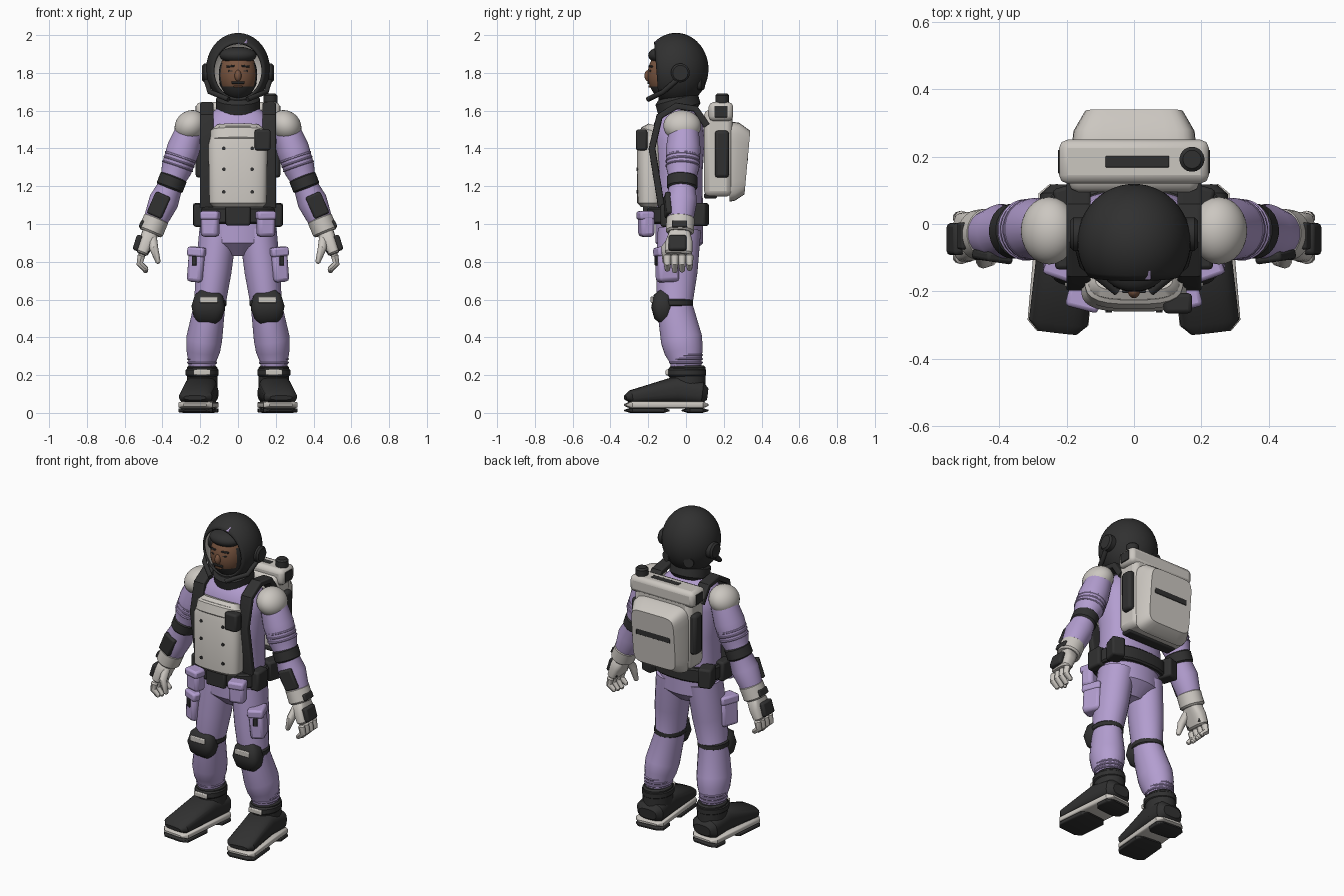
import bpy, bmesh, math
from mathutils import Vector, Matrix, Euler

default_cube = bpy.data.objects.get("Cube")
if default_cube:
    bpy.data.objects.remove(default_cube, do_unlink=True)

X, Y, Z = Vector((1, 0, 0)), Vector((0, 1, 0)), Vector((0, 0, 1))
parts = []


def material(name, *rgb):
    mat = bpy.data.materials.new(name)
    mat.use_nodes = True
    mat.diffuse_color = (*rgb, 1)
    shader = next(node for node in mat.node_tree.nodes if node.type == 'BSDF_PRINCIPLED')
    shader.inputs["Base Color"].default_value = (*rgb, 1)
    return mat


white = material("warm white", .6, .57, .53)
purple = material("lavender fabric", .45, .34, .63)
dark = material("charcoal rubber", .03, .03, .03)
skin = material("brown skin", .19, .09, .05)


def finish(name, bm, mat, pair=False):
    """Turn a bmesh into a part, mirrored to the other side when it is one of a pair."""
    bmesh.ops.recalc_face_normals(bm, faces=bm.faces)
    mesh = bpy.data.meshes.new(name)
    bm.to_mesh(mesh)
    bm.free()
    mesh.materials.append(mat)
    part = bpy.data.objects.new(name, mesh)
    bpy.context.collection.objects.link(part)
    if pair:
        part.modifiers.new("other side", 'MIRROR')
    parts.append(part)
    return part


def placed(at, size, spin):
    return Matrix.LocRotScale(Vector(at), Euler(spin), Vector(size))


def box(name, mat, at, size, spin=(0, 0, 0), bevel=.012, pair=False):
    bm = bmesh.new()
    bmesh.ops.create_cube(bm, size=1)
    bm.transform(placed(at, size, spin))
    part = finish(name, bm, mat, pair)
    rounded = part.modifiers.new("rounded", 'BEVEL')
    rounded.width = min(bevel, min(size) / 3)
    rounded.segments = 2
    return part


def ball(name, mat, at, size, spin=(0, 0, 0), pair=False):
    bm = bmesh.new()
    bmesh.ops.create_uvsphere(bm, u_segments=28, v_segments=20, radius=1)
    bm.transform(placed(at, size, spin))
    return finish(name, bm, mat, pair)


def per_point(value, path):
    return value if isinstance(value, list) else [value] * len(path)


def sweep(name, mat, path, width, depth=1, soft=0, power=2, ref=Y, sides=24, pair=False):
    """Skin a path with rounded sections; depth is the section's ratio along ref, soft rounds the ends."""
    path = [Vector(point) for point in path]
    rings = [(point, w, w * d) for point, w, d
             in zip(path, per_point(width, path), per_point(depth, path))]
    if soft:
        def shrink(ring):
            point, a, b = ring
            return point, max(a - soft, a / 3), max(b - soft, b / 3)

        def step_in(ring, toward):
            return (ring[0] + (toward - ring[0]).normalized() * soft, *ring[1:])

        first, last = rings[0], rings[-1]
        rings = [shrink(first), step_in(first, path[1]), *rings[1:-1],
                 step_in(last, path[-2]), shrink(last)]
    bm = bmesh.new()
    loops = []
    for i, (center, a, b) in enumerate(rings):
        along = (rings[min(i + 1, len(rings) - 1)][0] - rings[max(i - 1, 0)][0]).normalized()
        up = (ref - along * ref.dot(along)).normalized()
        across = along.cross(up)
        loop = []
        for k in range(sides):
            angle = math.tau * (k + .5) / sides
            c, s = math.cos(angle), math.sin(angle)
            u = math.copysign(abs(c) ** (2 / power), c) * a
            v = math.copysign(abs(s) ** (2 / power), s) * b
            loop.append(bm.verts.new(center + across * u + up * v))
        loops.append(loop)
    for low, high in zip(loops, loops[1:]):
        for k in range(sides):
            after = (k + 1) % sides
            bm.faces.new((low[k], low[after], high[after], high[k]))
    bm.faces.new(loops[0])
    bm.faces.new(loops[-1])
    return finish(name, bm, mat, pair)


def band(name, mat, start, end, width, depth=1.1, soft=.01, **options):
    """A short rounded collar around a limb or neck."""
    return sweep(name, mat, [start, end], width, depth, soft, **options)


# Helmet shell: open at the face, with dark rim, chin bar and lining
bm = bmesh.new()
bmesh.ops.create_uvsphere(bm, u_segments=36, v_segments=24, radius=1)
opening = [v for v in bm.verts if v.co.z > math.cos(math.radians(50))]
bmesh.ops.delete(bm, geom=opening, context='VERTS')
rim = [face for face in bm.faces if face.calc_center_median().z > math.cos(math.radians(59))]
bm.transform(Matrix.Rotation(math.radians(95), 4, 'X'))
bm.transform(placed(at=(0, -.053, 1.82), size=(.157, .16, .18), spin=(0, 0, 0)))
for face in bm.faces:
    middle = face.calc_center_median()
    chin_bar = middle.z < 1.7 and middle.y < -.07
    face.material_index = int(chin_bar or face in rim)
helmet = finish("helmet", bm, white)
helmet.data.materials.append(dark)
shell = helmet.modifiers.new("shell", 'SOLIDIFY')
shell.thickness = .012
shell.offset = -1
shell.material_offset = shell.material_offset_rim = 1
box("helmet_badge", purple, at=(.025, -.15, 1.965), size=(.05, .035, .009), spin=(.6, 0, 0))
sweep("ear_disc", dark, [(.13, -.03, 1.8), (.19, -.03, 1.8)], .05, soft=.01, ref=Z, pair=True)
sweep("rear_disc", dark, [(.06, .04, 1.74), (.08, .09, 1.74)], .03, ref=Z, pair=True)
sweep("mic_boom", dark, [(.17, -.04, 1.77), (.15, -.12, 1.7), (.05, -.2, 1.66)], .014,
      ref=Z, sides=10, pair=True)

# Head: dark hair and beard around the skin
head = ball("head", skin, at=(0, -.095, 1.79), size=(.102, .108, .135))
head.data.materials.append(dark)
for face in head.data.polygons:
    x, y, z = face.center
    hair = z > 1.875 or abs(x) > .088 or y > -.1
    beard = z < 1.725
    face.material_index = int(hair or beard)
ball("fringe", dark, at=(0, -.125, 1.893), size=(.098, .075, .045))
ball("nose", skin, at=(0, -.2, 1.785), size=(.018, .02, .03))
box("moustache", dark, at=(0, -.2, 1.748), size=(.07, .01, .012))
box("lips", skin, at=(0, -.193, 1.728), size=(.045, .012, .01))
box("brow", dark, at=(.04, -.186, 1.835), size=(.045, .012, .01), spin=(0, .1, .3), pair=True)
box("eye", dark, at=(.04, -.19, 1.81), size=(.026, .008, .008), spin=(0, 0, .3), pair=True)

# Neck, torso and pelvis
band("neck_ring", dark, (0, -.03, 1.59), (0, -.055, 1.68), width=.117, depth=1, soft=.02)
torso_profile = {1: .19, 1.27: .185, 1.44: .205, 1.53: .19, 1.58: .15, 1.63: .09}
sweep("torso", purple, [(0, -.04, z) for z in torso_profile], list(torso_profile.values()),
      depth=.69, power=2.5, sides=28)
sweep("pelvis", purple, [(0, -.035, z) for z in (1.02, .9, .83)], [.19, .19, .08], depth=.67)

# Chest plate with flap, rivets and radio
sweep("chest_plate", white, [(0, -.19, 1.09), (0, -.19, 1.42), (0, -.16, 1.52)],
      [.152, .157, .135], depth=.45, soft=.02, power=3, sides=32)
band("chest_flap", white, (0, -.185, 1.43), (0, -.165, 1.5), width=.146, depth=.5, power=3)
for z in (1.17, 1.29, 1.4):
    sweep("rivet", dark, [(.075, -.2, z), (.075, -.262, z)], .01, ref=Z, sides=8, pair=True)
box("chest_radio", dark, at=(.13, -.235, 1.445), size=(.085, .06, .11))

# Harness straps over the shoulders
strap_side = [(-.13, 1.09), (-.18, 1.4), (-.14, 1.57), (-.05, 1.625), (.05, 1.61), (.11, 1.52)]
sweep("harness_strap", dark, [(.165, y, z) for y, z in strap_side], .018, depth=2,
      power=6, ref=X, pair=True)

# Belt, buckle and pouches
band("belt", dark, (0, -.045, 1), (0, -.045, 1.09), width=.215, depth=.75, power=2.6)
box("buckle", dark, at=(0, -.213, 1.045), size=(.13, .03, .105))
box("front_pouch", purple, at=(.147, -.21, 1), size=(.095, .075, .135), spin=(0, 0, .25),
    bevel=.02, pair=True)
box("pouch_flap", purple, at=(.147, -.215, 1.045), size=(.1, .08, .045), spin=(0, 0, .25), pair=True)
box("side_pouch", dark, at=(.205, -.085, 1.045), size=(.06, .1, .12), pair=True)
box("rear_pouch", dark, at=(.19, .065, 1.05), size=(.08, .1, .12), spin=(0, 0, -.3), pair=True)

# Backpack
box("pack_body", white, at=(0, .17, 1.375), size=(.39, .15, .46), bevel=.03)
box("pack_top", white, at=(0, .185, 1.595), size=(.445, .13, .1), bevel=.025)
box("pack_top_vent", dark, at=(.01, .185, 1.642), size=(.19, .035, .012))
box("pack_top_inset", dark, at=(.222, .185, 1.595), size=(.008, .07, .06), pair=True)
box("pack_side_pouch", dark, at=(.2, .19, 1.37), size=(.05, .075, .25), bevel=.02, pair=True)
box("pack_base", dark, at=(0, .13, 1.15), size=(.34, .07, .03))
sweep("pack_cap", dark, [(.172, .192, 1.63), (.172, .192, 1.69)], .037, soft=.01)
sweep("pack_rear", white, [(0, .23, 1.33), (0, .27, 1.33), (0, .325, 1.325)],
      [.185, .18, .147], depth=1.15, power=7, ref=Z, sides=32)
box("pack_rear_vent", dark, at=(0, .325, 1.4), size=(.235, .008, .13))

# Arms
shoulder, elbow, wrist = Vector((.24, -.01, 1.54)), Vector((.35, -.02, 1.22)), Vector((.445, -.03, 1))
upper_arm, forearm = shoulder.lerp(elbow, .45), elbow.lerp(wrist, .45)
sweep("arm", purple, [shoulder, upper_arm, elbow.lerp(upper_arm, .4), elbow, forearm, wrist],
      [.07, .088, .082, .062, .08, .062], depth=1.05, pair=True)
ball("shoulder_pad", white, at=(.252, -.02, 1.52), size=(.088, .1, .078), spin=(0, .75, 0), pair=True)
for i in range(3):
    fold = upper_arm.lerp(elbow, .2 + i / 7)
    band("sleeve_fold", purple, fold, fold.lerp(elbow, .1), width=.088, depth=1.04, soft=.004, pair=True)
band("elbow_band", dark, elbow.lerp(upper_arm, .2), elbow.lerp(forearm, .35), width=.074, pair=True)
box("forearm_pad", dark, at=(.42, -.097, 1.1), size=(.085, .03, .125), spin=(0, -.42, .15), pair=True)

# Gloves
knuckles = Vector((.51, -.04, .84))
palm_top = wrist.lerp(knuckles, .2)
band("glove_cuff", white, wrist.lerp(forearm, .3), wrist.lerp(knuckles, .3), width=.068, pair=True)
sweep("palm", white, [palm_top, wrist.lerp(knuckles, .6), knuckles], [.045, .04, .033],
      depth=[1.2, 1.8, 2.2], soft=.01, power=3, pair=True)
box("palm_grip", dark, at=(.467, -.038, .885), size=(.012, .115, .085), spin=(0, -.3, 0), pair=True)
box("knuckle_pad", dark, at=(.53, -.045, .9), size=(.035, .095, .085), spin=(0, -.3, 0), pair=True)
box("cuff_pad", dark, at=(.51, -.035, 1), size=(.02, .08, .04), spin=(0, -.4, 0), pair=True)
for i in range(4):
    root = knuckles + Y * (i - 1.5) * .039
    bend = root + Vector((.01, 0, -.05))
    tip = root + Vector((-.03, 0, -.1 + abs(i - 1.3) * .01))
    sweep("finger", white, [root, bend, tip], [.021, .019, .014], soft=.008, sides=10, pair=True)
sweep("thumb", white, [palm_top, (.445, -.11, .87), (.42, -.11, .79)], [.025, .024, .014],
      soft=.008, sides=10, pair=True)

# Legs
hip, knee, ankle = Vector((.105, -.035, .97)), Vector((.15, -.06, .57)), Vector((.19, 0, .27))
calf = knee.lerp(ankle, .6) + X * .005
sweep("leg", purple, [hip, hip.lerp(knee, .55), knee, calf, calf.lerp(ankle, .5), ankle, ankle - Z * .05],
      [.1, .096, .083, .096, .09, .073, .07], depth=1.15, pair=True)
for i in range(3):
    fold = ankle + Z * (i - .5) * .02
    band("ankle_fold", purple, fold, fold + Z * .012, width=.08, depth=1.12, soft=.004, pair=True)
box("thigh_pocket", purple, at=(.213, -.1, .775), size=(.085, .115, .165), spin=(0, -.08, .35),
    bevel=.02, pair=True)
box("thigh_flap", purple, at=(.208, -.105, .852), size=(.095, .12, .05), spin=(0, -.08, .35), pair=True)
box("pocket_tab", dark, at=(.232, -.158, .805), size=(.025, .01, .05), spin=(0, 0, .35), pair=True)
band("knee_band", dark, knee + Z * .035, knee - Z * .01, width=.09, pair=True)
sweep("knee_pad", dark, [(.162, -.115, .475), (.157, -.125, .56), (.153, -.12, .65)],
      [.075, .09, .075], depth=.66, soft=.03, power=3, pair=True)
box("knee_stripe", white, at=(.155, -.18, .6), size=(.1, .014, .034), pair=True)

# Boots: layered sole along the foot, then upper, shaft and collar
heel, toe = Vector((.19, .113, 0)), Vector((.228, -.322, 0))
for name, mat, height, start, end in (("heel_tread", dark, .013, 0, .3),
                                      ("front_tread", dark, .013, .47, 1),
                                      ("midsole", white, .042, 0, 1)):
    sweep(name, mat, [heel.lerp(toe, t) + Z * height for t in (start, end)], .091,
          depth=.2 if mat is white else .14, soft=.03, power=6, ref=Z, pair=True)
sweep("boot_upper", dark, [heel + Z * .1, (.197, -.05, .12), toe + Z * .08], .088,
      depth=[.7, .85, .4], soft=.03, power=2.8, ref=Z, pair=True)
sweep("boot_shaft", dark, [(.19, .008, z) for z in (.08, .25)], .082, depth=1.18, soft=.01, pair=True)
band("boot_collar", dark, (.19, .004, .19), (.19, .004, .237), width=.088, depth=1.18, pair=True)
box("boot_strap", white, at=(.19, -.1, .214), size=(.09, .016, .03), pair=True)

# Smooth shading with sharp edges kept
for other in bpy.context.selected_objects:
    other.select_set(False)
for part in parts:
    part.select_set(True)
bpy.context.view_layer.objects.active = helmet
bpy.ops.object.shade_smooth_by_angle(angle=math.radians(38))
